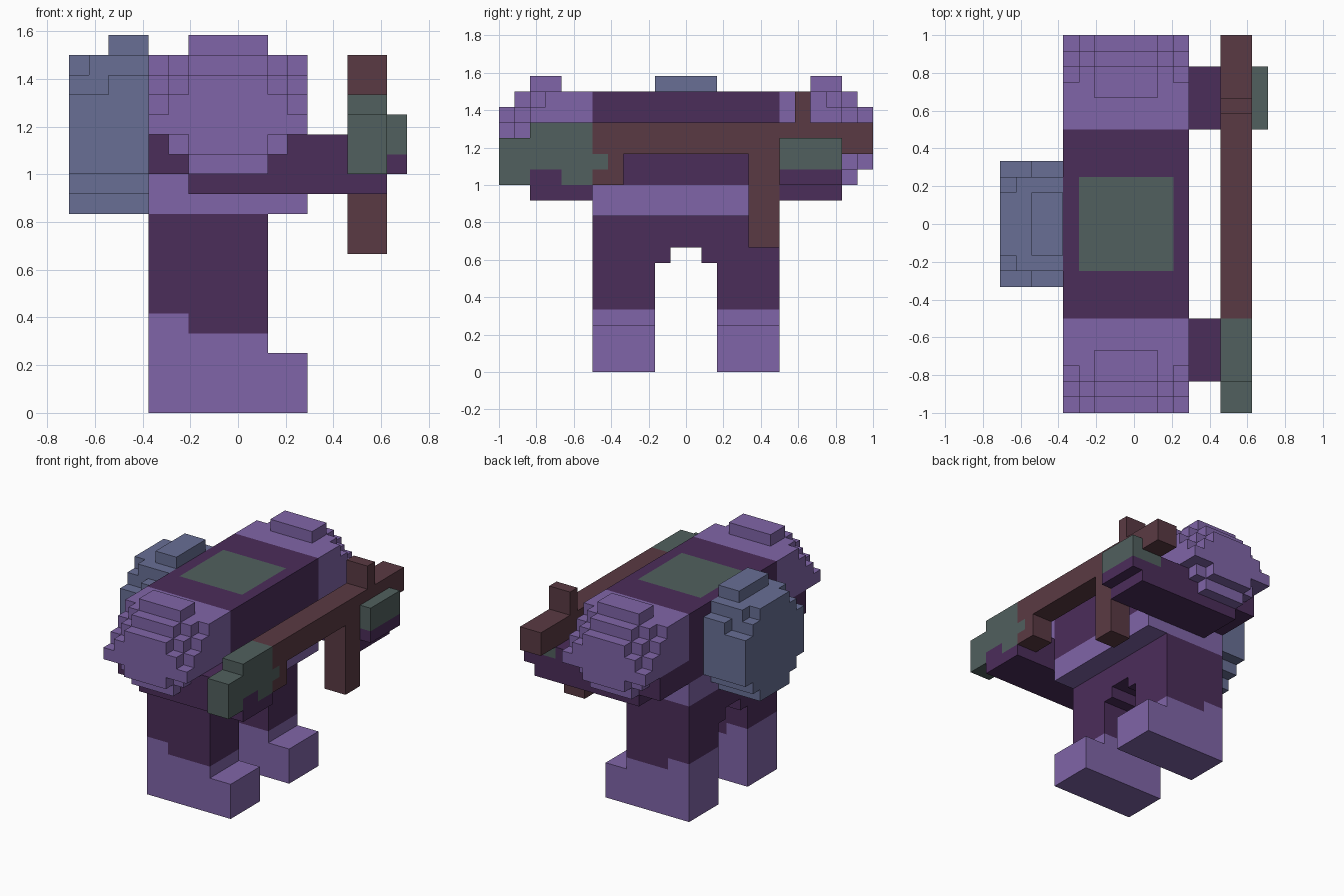
import bpy, bmesh
from mathutils import Vector

if "Cube" in bpy.data.objects:
    bpy.data.objects.remove(bpy.data.objects["Cube"], do_unlink=True)

U = 1 / 12                        # block size
ORIGIN = Vector((8.5, 12, 0))     # grid point placed at the world origin


def linear(c):
    c /= 255
    return c / 12.92 if c <= 0.04045 else ((c + 0.055) / 1.055) ** 2.4


COLOURS = {
    "light purple": (128, 101, 168),
    "dark purple": (75, 45, 90),
    "grey green": (81, 96, 94),
    "dull brown": (90, 58, 67),
    "slate blue": (104, 111, 149),
}
MATS = {}
for name, rgb in COLOURS.items():
    m = bpy.data.materials.new(name)
    m.use_nodes = True
    col = (*[linear(c) for c in rgb], 1)
    m.diffuse_color = col
    bsdf = m.node_tree.nodes["Principled BSDF"]
    bsdf.inputs["Base Color"].default_value = col
    bsdf.inputs["Roughness"].default_value = 0.8
    MATS[name] = m
LIGHT, DARK, GREEN, BROWN, BLUE = COLOURS


def flip(box):
    """Mirror a block range front to back."""
    x0, x1, y0, y1, z0, z1 = box
    return (x0, x1, 24 - y1, 24 - y0, z0, z1)


def build(name, parts):
    """Outer skin of a stack of coloured block ranges; later ones repaint."""
    cells = {}
    for (x0, x1, y0, y1, z0, z1), colour in parts:
        for x in range(x0, x1):
            for y in range(y0, y1):
                for z in range(z0, z1):
                    cells[x, y, z] = colour
    used = list(dict.fromkeys(cells.values()))
    bm = bmesh.new()
    verts = {}

    def vert(p):
        key = tuple(p)
        if key not in verts:
            verts[key] = bm.verts.new((Vector(key) - ORIGIN) * U)
        return verts[key]

    for cell, colour in cells.items():
        for axis in range(3):
            a, b = (axis + 1) % 3, (axis + 2) % 3
            for side in (0, 1):
                near = list(cell)
                near[axis] += 2 * side - 1
                if tuple(near) in cells:
                    continue
                quad = []
                for da, db in ((0, 0), (1, 0), (1, 1), (0, 1)):
                    p = list(cell)
                    p[axis] += side
                    p[a] += da
                    p[b] += db
                    quad.append(vert(p))
                face = bm.faces.new(quad if side else quad[::-1])
                face.material_index = used.index(colour)
    # Merge flat areas of one colour
    bmesh.ops.dissolve_limit(bm, angle_limit=0.01, verts=bm.verts[:],
                             edges=bm.edges[:], delimit={'MATERIAL'})
    mesh = bpy.data.meshes.new(name)
    bm.to_mesh(mesh)
    bm.free()
    for c in used:
        mesh.materials.append(MATS[c])
    ob = bpy.data.objects.new(name, mesh)
    bpy.context.collection.objects.link(ob)
    return ob


def both_sides(name, parts):
    build("right_" + name, parts)
    build("left_" + name, [(flip(b), c) for b, c in parts])


# Torso with belt and top patch
build("torso", [
    ((4, 12, 6, 18, 10, 18), DARK),
    ((4, 12, 6, 18, 10, 12), LIGHT),
    ((5, 11, 9, 15, 17, 18), GREEN),
])

# Hips between the legs
build("hips", [
    ((4, 10, 10, 14, 8, 10), DARK),
    ((4, 10, 10, 11, 7, 8), DARK),
    ((4, 10, 13, 14, 7, 8), DARK),
])

# Legs with boots
both_sides("leg", [
    ((4, 10, 6, 10, 0, 10), DARK),
    ((4, 10, 6, 10, 0, 4), LIGHT),
    ((4, 6, 6, 10, 4, 5), LIGHT),
    ((10, 12, 6, 10, 0, 3), LIGHT),
])

# Arms reaching forward to the weapon
both_sides("arm", [
    ((4, 14, 2, 6, 12, 14), DARK),
    ((6, 16, 2, 6, 11, 12), DARK),
])

# Stepped shoulder pads: (bottom, top) for the centre, middle and edge columns
PAD = [
    ((13, 17), (14, 16), (14, 15)),
    ((12, 18), (13, 17), (14, 16)),
    ((14, 19), (14, 18), (14, 17)),
    ((14, 19), (14, 18), (14, 18)),
    ((14, 18), (14, 18), (14, 18)),
    ((14, 18), (14, 18), (14, 18)),
]
PAD[4] = PAD[5] = ((14, 19), (14, 18), (14, 18))
PAD[4] = PAD[5] = ((14, 18),) * 3
pad = []
for y, (centre, middle, edge) in enumerate(PAD):
    pad += [((4, 12, y, y + 1, *edge), LIGHT),
            ((5, 11, y, y + 1, *middle), LIGHT),
            ((6, 10, y, y + 1, *centre), LIGHT)]
both_sides("shoulder_pad", pad)

# Rounded backpack
pack = []
for x, (centre, middle, edge) in enumerate(
        [(18, 17, 16), (18, 18, 16), (19, 18, 17), (19, 18, 17)]):
    pack += [((x, x + 1, 8, 16, 12, edge), BLUE),
             ((x, x + 1, 9, 15, 11, middle), BLUE),
             ((x, x + 1, 10, 14, 10, centre), BLUE)]
build("backpack", pack)

# Weapon body, grip, magazine and sight
build("weapon", [
    ((14, 16, 6, 24, 14, 16), BROWN),
    ((14, 16, 6, 8, 12, 14), BROWN),
    ((14, 16, 6, 7, 13, 14), GREEN),
    ((14, 16, 16, 18, 8, 14), BROWN),
    ((14, 16, 19, 20, 16, 18), BROWN),
])

# Front end of the weapon with the gripping hand
build("weapon_front", [
    ((14, 16, 0, 2, 12, 15), GREEN),
    ((14, 16, 2, 6, 12, 16), GREEN),
    ((14, 16, 2, 4, 12, 13), DARK),
])

# Rear hand wrapped round the weapon
build("rear_hand", [
    ((14, 16, 18, 22, 12, 14), GREEN),
    ((16, 17, 18, 22, 12, 15), GREEN),
    ((14, 17, 18, 22, 12, 13), DARK),
])
